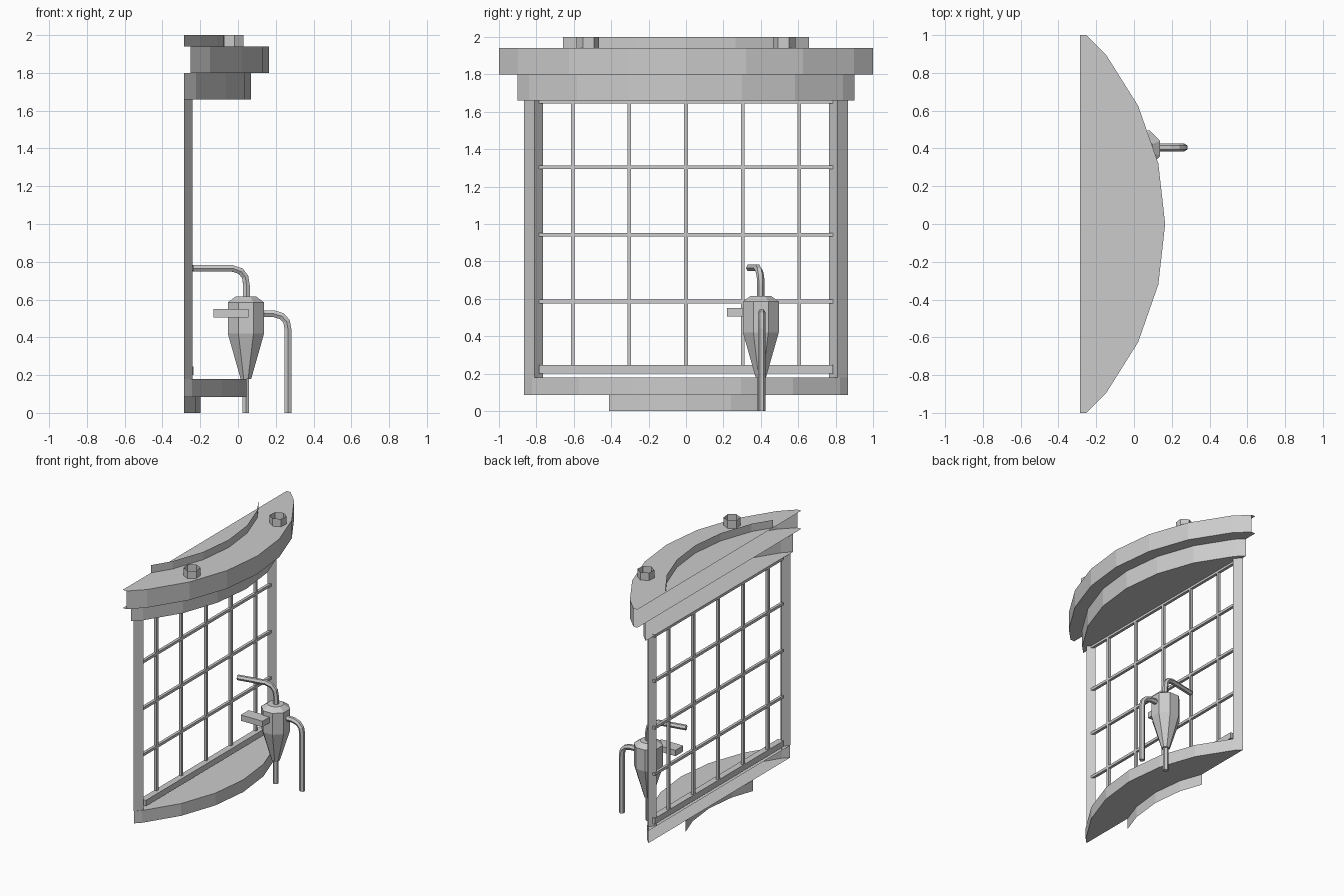
import bpy, bmesh, math
from mathutils import Vector

if "Cube" in bpy.data.objects:
    bpy.data.objects.remove(bpy.data.objects["Cube"])

BACK = -0.285            # flat cut plane at the back
CX = -1.275              # shared centre of all the curved tiers
STEP = 2 * math.pi / 28  # facets of the big circle

grey = bpy.data.materials.new("plain_grey")
grey.diffuse_color = (0.6, 0.6, 0.6, 1)
grey.use_nodes = True
grey.node_tree.nodes["Principled BSDF"].inputs["Base Color"].default_value = grey.diffuse_color


def make(name, bm):
    me = bpy.data.meshes.new(name)
    bm.to_mesh(me)
    bm.free()
    me.materials.append(grey)
    ob = bpy.data.objects.new(name, me)
    bpy.context.collection.objects.link(ob)
    return ob


def strip(bm, pts, z0, z1, closed=False):
    lo = [bm.verts.new((x, y, z0)) for x, y in pts]
    hi = [bm.verts.new((x, y, z1)) for x, y in pts]
    n = len(pts)
    for i in range(n if closed else n - 1):
        j = (i + 1) % n
        bm.faces.new((lo[i], lo[j], hi[j], hi[i]))


def arc(r, ymax=9):
    """Half of a faceted arc, cut at the back plane or side limit, then mirrored."""
    half = []
    for i in range(8):
        p = Vector((CX + r * math.cos(i * STEP), r * math.sin(i * STEP)))
        if p.x < BACK or p.y > ymax:
            q = half[-1]
            t = min((q.x - BACK) / (q.x - p.x), (ymax - q.y) / (p.y - q.y))
            half.append(q.lerp(p, t))
            break
        half.append(p)
    return [(p.x, -p.y) for p in half[:0:-1]] + [(p.x, p.y) for p in half]


def tier(name, r, z0, z1, sheets=(), ymax=9):
    bm = bmesh.new()
    pts = arc(r, ymax)
    strip(bm, pts, z0, z1)
    outline = list(pts)
    if pts[-1][0] > BACK + 0.001:
        outline = [(BACK, pts[0][1])] + outline + [(BACK, pts[-1][1])]
    for z in sheets:
        vs = [bm.verts.new((x, y, z)) for x, y in outline]
        bm.faces.new(vs if z == z1 else vs[::-1])
    make(name, bm)


def box(name, x0, x1, y0, y1, z0, z1):
    bm = bmesh.new()
    bmesh.ops.create_cube(bm, size=1)
    for v in bm.verts:
        v.co = ((x0, x1)[v.co.x > 0], (y0, y1)[v.co.y > 0], (z0, z1)[v.co.z > 0])
    make(name, bm)


def pipe(name, path, r, sides=6):
    """Faceted tube swept along a list of points."""
    path = [Vector(p) for p in path]
    bm = bmesh.new()
    rings = []
    for i, p in enumerate(path):
        t = (path[min(i + 1, len(path) - 1)] - path[max(i - 1, 0)]).normalized()
        a = Vector((0, 1, 0))
        a = (a - t * a.dot(t)).normalized()
        b = t.cross(a)
        rings.append([bm.verts.new(p + r * (math.cos(w) * a + math.sin(w) * b))
                      for w in (2 * math.pi * k / sides for k in range(sides))])
    for p, q in zip(rings, rings[1:]):
        for k in range(sides):
            m = (k + 1) % sides
            bm.faces.new((p[k], p[m], q[m], q[k]))
    bm.faces.new(rings[0][::-1])
    bm.faces.new(rings[-1])
    bmesh.ops.recalc_face_normals(bm, faces=bm.faces[:])
    make(name, bm)


# Curved tiers, open at the back
tier("base_skirt", 1.077, 0.0, 0.085)
tier("floor_slab", 1.32, 0.085, 0.18, (0.085, 0.18))
tier("cornice", 1.345, 1.66, 1.80, (1.66,))
tier("crown", 1.44, 1.80, 1.94, (1.80, 1.94), ymax=1.0)
tier("roof_lip", 1.195, 1.94, 2.0)

# Triangular side posts and open hexagonal roof collars
for s, side in ((-1, "front"), (1, "rear")):
    bm = bmesh.new()
    strip(bm, [(BACK, 0.765 * s), (-0.24, 0.81 * s), (BACK, 0.866 * s)][::s], 0.18, 1.66)
    make(side + "_post", bm)
    bm = bmesh.new()
    strip(bm, [(-0.025 + 0.06 * math.cos(w), s * 0.526 + 0.06 * math.sin(w))
               for w in (math.radians(s * 25 + 60 * k) for k in range(6))], 1.94, 2.0, True)
    make(side + "_roof_collar", bm)

# Window grid and sill
for i in range(5):
    y = (i - 2) * 0.303
    box(f"upright_bar_{i}", BACK, -0.263, y - 0.01, y + 0.01, 0.22, 1.66)
for i, z in enumerate((0.585, 0.942, 1.303, 1.653)):
    box(f"cross_bar_{i}", BACK, -0.263, -0.786, 0.786, z - 0.01, z + 0.01)
box("window_sill", BACK, -0.236, -0.786, 0.786, 0.2, 0.246)

# Octagonal hopper tank
VX, VY = 0.042, 0.4
bm = bmesh.new()
rings = []
for r, z in ((0.03, 0.18), (0.104, 0.42), (0.104, 0.585), (0.06, 0.615)):
    rings.append([bm.verts.new((VX + r * math.cos(w), VY + r * math.sin(w), z))
                  for w in (math.radians(22.5 + 45 * k) for k in range(8))])
for p, q in zip(rings, rings[1:]):
    for k in range(8):
        m = (k + 1) % 8
        bm.faces.new((p[k], p[m], q[m], q[k]))
bm.faces.new(rings[0][::-1])
bm.faces.new(rings[-1])
make("hopper_tank", bm)
box("tank_bracket", -0.13, 0.055, 0.22, 0.315, 0.505, 0.55)

# Pipes
pipe("drain_pipe", [(VX, VY, 0), (VX, VY, 0.2)], 0.02)
pipe("inlet_pipe", [(-0.24, 0.34, 0.765), (-0.03, 0.382, 0.765), (0.015, 0.391, 0.75),
                    (0.038, 0.398, 0.72), (0.045, VY, 0.675), (0.045, VY, 0.6)], 0.02)
pipe("overflow_pipe", [(0.12, 0.405, 0.525), (0.19, 0.405, 0.525), (0.232, 0.405, 0.512),
                       (0.257, 0.405, 0.485), (0.265, 0.405, 0.44), (0.265, 0.405, 0)], 0.021)
